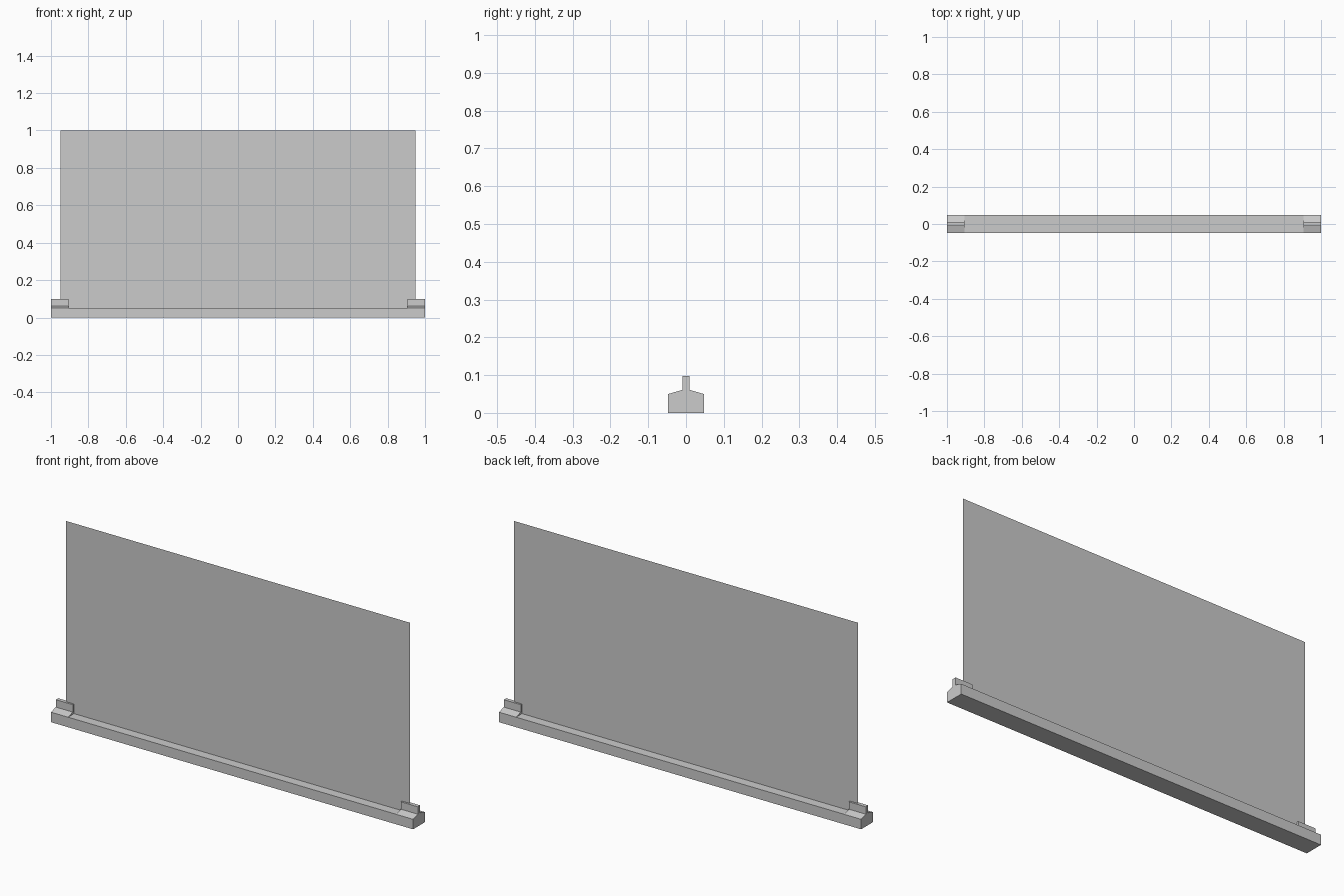
import bpy

if "Cube" in bpy.data.objects:
    bpy.data.objects.remove(bpy.data.objects["Cube"])


def add_mesh(name, verts, faces):
    mesh = bpy.data.meshes.new(name)
    mesh.from_pydata(verts, [], faces)
    mesh.update()
    obj = bpy.data.objects.new(name, mesh)
    bpy.context.collection.objects.link(obj)
    return obj


def extrude_x(name, profile, x0, x1):
    """Extrude a counter-clockwise (y, z) profile from x0 to x1."""
    n = len(profile)
    verts = [(x, y, z) for x in (x0, x1) for y, z in profile]
    faces = [tuple(reversed(range(n))), tuple(range(n, 2 * n))]
    for i in range(n):
        j = (i + 1) % n
        faces.append((i, j, n + j, n + i))
    return add_mesh(name, verts, faces)


HALF_DEPTH = 0.047
BASE_TOP = 0.05
FIN = 0.0095

# Long base rail
extrude_x("base_rail", [(-HALF_DEPTH, 0), (HALF_DEPTH, 0),
                        (HALF_DEPTH, BASE_TOP), (-HALF_DEPTH, BASE_TOP)], -1, 1)

# End clips: sloped shoulders with an upright fin
half = [(HALF_DEPTH, BASE_TOP), (FIN, 0.061), (FIN, 0.098)]
clip_profile = half + [(-y, z) for y, z in reversed(half)]
for side, x0, x1 in (("left", -1, -0.906), ("right", 0.906, 1)):
    extrude_x(side + "_clip", clip_profile, x0, x1)

# Thin upright panel, a single sheet
add_mesh("panel", [(-0.95, 0, BASE_TOP), (0.95, 0, BASE_TOP),
                   (0.95, 0, 1.0), (-0.95, 0, 1.0)], [(0, 1, 2, 3)])
